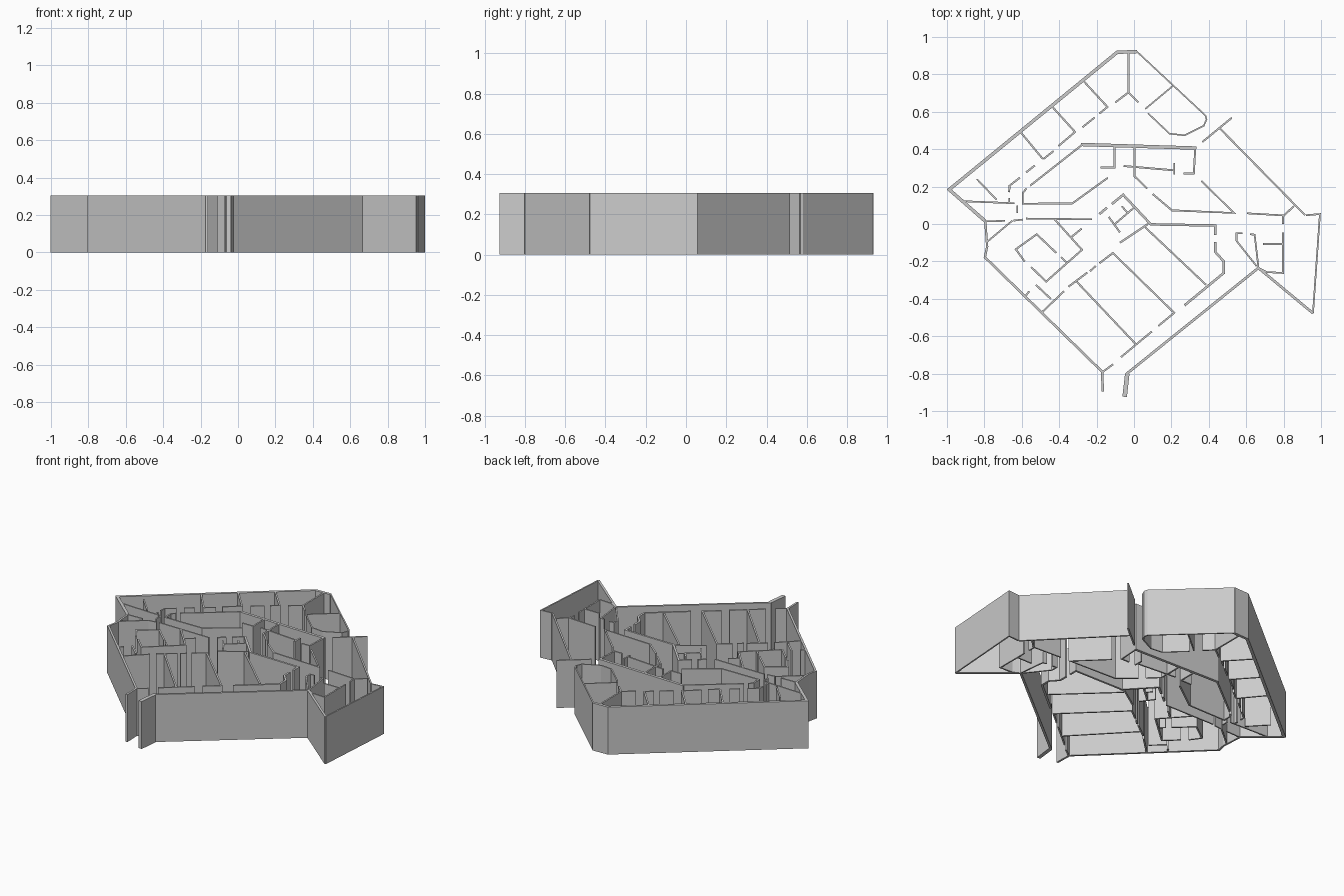
import bpy, bmesh
from mathutils import Vector

HEIGHT = 0.305


def outline(points, thick):
    """Left and right mitred offsets of an open wall centre line."""
    p = [Vector(q) for q in points]
    dirs = [(b - a).normalized() for a, b in zip(p, p[1:])]
    left, right = [], []
    for i, q in enumerate(p):
        d0, d1 = dirs[max(i - 1, 0)], dirs[min(i, len(dirs) - 1)]
        n0, n1 = Vector((-d0.y, d0.x)), Vector((-d1.y, d1.x))
        m = (n0 + n1).normalized()
        off = m * (thick / 2 / max(m.dot(n0), 0.45))
        left.append(q + off)
        right.append(q - off)
    return left, right


def walls(name, thick, *runs):
    """One object of full-height walls, each following a centre line."""
    bm = bmesh.new()
    for run in runs:
        left, right = outline(run, thick)
        rings = []
        for l, r in zip(left, right):
            rings.append([bm.verts.new((c.x, c.y, z))
                          for c, z in ((l, 0), (r, 0), (r, HEIGHT), (l, HEIGHT))])
        for a, b in zip(rings, rings[1:]):
            for k in range(4):
                j = (k + 1) % 4
                bm.faces.new((a[k], a[j], b[j], b[k]))
        bm.faces.new(rings[0])
        bm.faces.new(rings[-1])
    bmesh.ops.recalc_face_normals(bm, faces=bm.faces)
    mesh = bpy.data.meshes.new(name)
    bm.to_mesh(mesh)
    bm.free()
    bpy.context.collection.objects.link(bpy.data.objects.new(name, mesh))


# Outer shell
walls("outer_wall_northwest", 0.018,
      [(-0.795, 0.015), (-0.988, 0.184), (-0.09, 0.918), (0.015, 0.922)])
walls("outer_wall_west", 0.012,
      [(-0.795, 0.015), (-0.785, -0.12), (-0.797, -0.178)])
walls("outer_wall_southwest", 0.013,
      [(-0.80, -0.175), (-0.17, -0.79), (-0.167, -0.895)])
walls("entrance_pier", 0.024, [(-0.050, -0.924), (-0.036, -0.80)])
walls("outer_wall_southeast", 0.014,
      [(-0.042, -0.803), (0.665, -0.235), (0.957, -0.477)])
walls("outer_wall_east", 0.009,
      [(0.957, -0.477), (0.994, 0.053), (0.92, 0.047)])
walls("outer_wall_northeast", 0.010,
      [(0.915, 0.047), (0.46, 0.51)],
      [(0.365, 0.438), (0.523, 0.568)],
      [(0.795, 0.04), (0.855, 0.095)])
walls("rounded_hall_wall", 0.008,
      [(0.012, 0.925), (0.382, 0.58), (0.388, 0.56), (0.373, 0.525),
       (0.27, 0.474), (0.19, 0.483), (0.075, 0.592)],
      [(0.21, 0.74), (0.06, 0.615)])

# Row of rooms along the north-west side
walls("northwest_partitions", 0.010,
      [(-0.03, 0.92), (-0.03, 0.70)],
      [(-0.10, 0.65), (-0.03, 0.703), (0.023, 0.65)],
      [(-0.275, 0.77), (-0.142, 0.626), (-0.185, 0.59)],
      [(-0.21, 0.57), (-0.275, 0.518)],
      [(-0.44, 0.63), (-0.315, 0.492), (-0.404, 0.417)],
      [(-0.607, 0.492), (-0.487, 0.347)],
      [(-0.485, 0.347), (-0.43, 0.39)],
      [(-0.53, 0.313), (-0.577, 0.276)],
      [(-0.61, 0.248), (-0.665, 0.205), (-0.668, 0.17)],
      [(-0.667, 0.14), (-0.667, 0.11)])
walls("west_partitions", 0.009,
      [(-0.84, 0.24), (-0.735, 0.13)],
      [(-0.92, 0.122), (-0.64, 0.111)],
      [(-0.79, 0.014), (-0.69, 0.017)],
      [(-0.625, 0.10), (-0.625, 0.06)],
      [(-0.645, 0.018), (-0.595, 0.024)],
      [(-0.578, 0.029), (-0.225, 0.025)],
      [(-0.785, -0.095), (-0.65, 0.018)])

# Central corridor
walls("corridor_main_wall", 0.018, [(-0.283, 0.425), (0.333, 0.406)])
walls("corridor_walls", 0.010,
      [(-0.275, 0.425), (-0.555, 0.205)],
      [(-0.575, 0.19), (-0.595, 0.165), (-0.595, 0.108), (-0.33, 0.11), (-0.14, 0.247)],
      [(0.327, 0.40), (0.32, 0.27), (0.265, 0.27)],
      [(-0.105, 0.415), (-0.105, 0.302), (-0.18, 0.302)],
      [(0.003, 0.41), (0.003, 0.255), (0.07, 0.19)],
      [(0.10, 0.16), (0.203, 0.073), (0.535, 0.059), (0.36, 0.23)],
      [(-0.055, 0.31), (0.215, 0.287)],
      [(0.215, 0.325), (0.215, 0.265)])

# Diamond-shaped room
walls("diamond_room", 0.010,
      [(-0.425, 0.025), (-0.278, -0.138), (-0.47, -0.308), (-0.55, -0.23)],
      [(-0.585, -0.20), (-0.632, -0.135), (-0.52, -0.055), (-0.415, -0.155)],
      [(-0.39, -0.177), (-0.363, -0.203)],
      [(-0.28, -0.025), (-0.335, -0.07)])

# Southern rooms
walls("south_partitions", 0.010,
      [(-0.49, -0.47), (-0.375, -0.36)],
      [(-0.525, -0.325), (-0.445, -0.40)],
      [(-0.58, -0.385), (-0.56, -0.36)],
      [(-0.35, -0.335), (-0.25, -0.26)],
      [(-0.235, -0.252), (-0.205, -0.225)],
      [(-0.185, -0.21), (-0.113, -0.155), (0.215, -0.475), (0.13, -0.545)],
      [(-0.305, -0.31), (0.012, -0.645)],
      [(-0.07, -0.712), (0.095, -0.575)],
      [(-0.17, -0.793), (-0.112, -0.75)],
      [(0.06, -0.018), (0.385, -0.325)],
      [(-0.075, -0.10), (0.075, 0.0)])
walls("central_hall_wall", 0.013,
      [(0.27, -0.435), (0.48, -0.262), (0.48, -0.20), (0.435, -0.15), (0.435, -0.095)],
      [(0.435, -0.06), (0.435, -0.008), (0.09, -0.002), (-0.058, 0.156), (-0.118, 0.107)],
      [(-0.145, 0.087), (-0.185, 0.053)])
walls("small_rooms", 0.010,
      [(-0.135, 0.038), (-0.075, -0.045)],
      [(0.003, 0.09), (-0.108, -0.005)],
      [(-0.035, 0.06), (-0.065, 0.095)])

# Eastern rooms
walls("east_partitions", 0.009,
      [(0.605, 0.057), (0.797, 0.046), (0.797, 0.0)],
      [(0.797, -0.045), (0.797, -0.262), (0.71, -0.257), (0.665, -0.235)],
      [(0.62, -0.055), (0.645, -0.057), (0.665, -0.23)],
      [(0.58, -0.05), (0.548, -0.05), (0.548, -0.09), (0.655, -0.225)],
      [(0.69, -0.107), (0.795, -0.107)])
